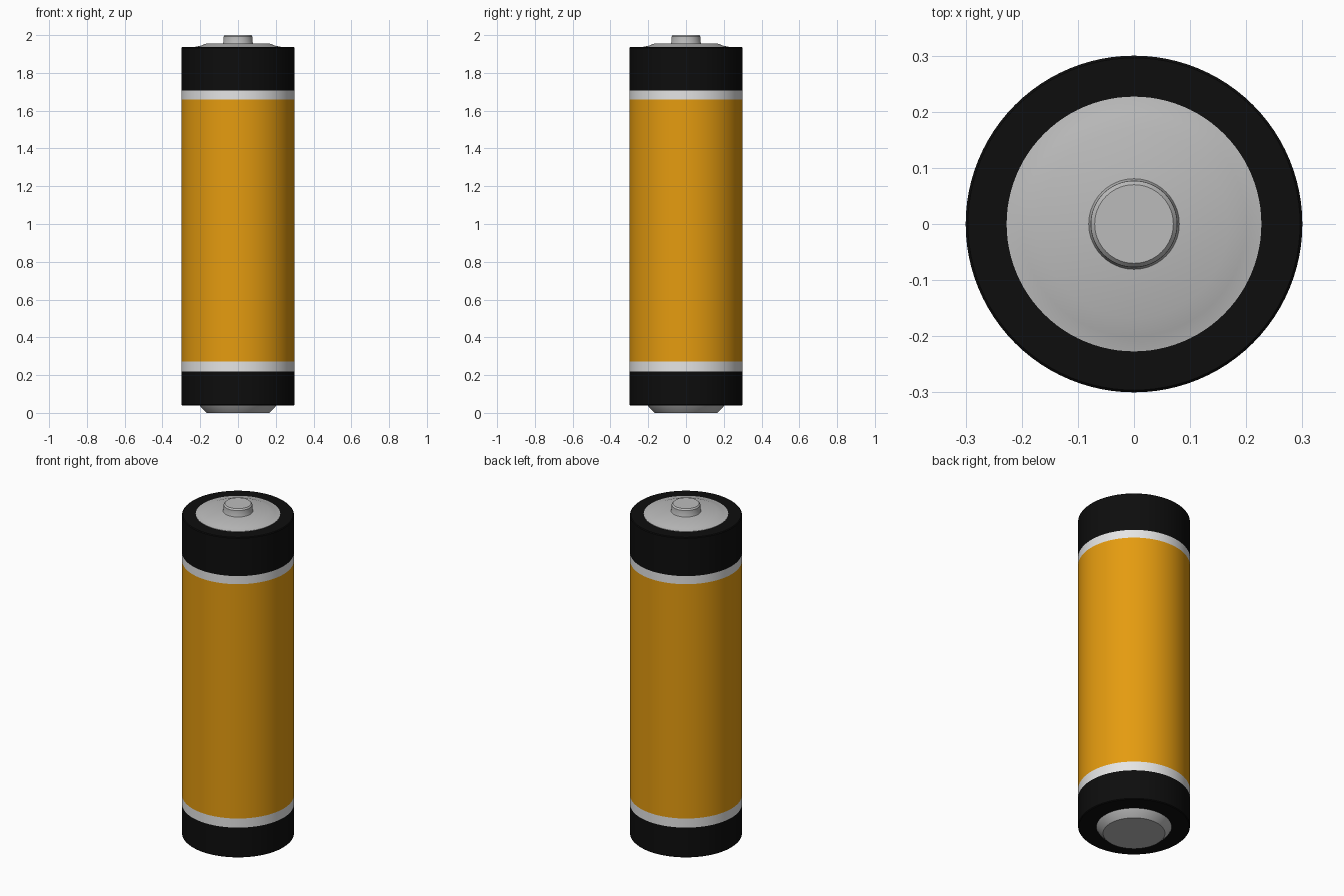
import bpy, bmesh, math

if "Cube" in bpy.data.objects:
    bpy.data.objects.remove(bpy.data.objects["Cube"])

SEGMENTS = 96


def material(name, rgb):
    m = bpy.data.materials.new(name)
    m.diffuse_color = (*rgb, 1)
    m.use_nodes = True
    m.node_tree.nodes["Principled BSDF"].inputs["Base Color"].default_value = m.diffuse_color
    return m


black = material("black wrap", (0.004, 0.004, 0.004))
white = material("pale stripe", (0.78, 0.78, 0.78))
orange = material("orange wrap", (0.78, 0.33, 0.005))
metal = material("grey metal", (0.5, 0.5, 0.5))


def lathe(name, profile, mats, rule=None):
    """Revolve (radius, height) points about z; rule maps height to material."""
    bm = bmesh.new()
    rings = []
    for r, z in profile:
        if r == 0:
            rings.append([bm.verts.new((0, 0, z))] * SEGMENTS)
        else:
            rings.append([bm.verts.new((r * math.cos(2 * math.pi * i / SEGMENTS),
                                        r * math.sin(2 * math.pi * i / SEGMENTS), z))
                          for i in range(SEGMENTS)])
    for low, high in zip(rings, rings[1:]):
        for i in range(SEGMENTS):
            j = (i + 1) % SEGMENTS
            corners = list(dict.fromkeys((low[i], low[j], high[j], high[i])))
            face = bm.faces.new(corners)
            if rule:
                face.material_index = rule(face.calc_center_median().z)
    bmesh.ops.recalc_face_normals(bm, faces=bm.faces)
    mesh = bpy.data.meshes.new(name)
    bm.to_mesh(mesh)
    bm.free()
    for m in mats:
        mesh.materials.append(m)
    ob = bpy.data.objects.new(name, mesh)
    bpy.context.collection.objects.link(ob)
    bpy.ops.object.select_all(action='DESELECT')
    ob.select_set(True)
    bpy.context.view_layer.objects.active = ob
    bpy.ops.object.shade_smooth_by_angle(angle=math.radians(35))
    return ob


# Wrapped cylinder with black ends, pale stripes and orange middle
def band(z):
    if z < 0.218 or z > 1.708:
        return 0
    if z < 0.272 or z > 1.66:
        return 1
    return 2


lathe("battery_body",
      [(0, 0.04), (0.296, 0.04), (0.3, 0.044), (0.3, 0.218), (0.3, 0.272),
       (0.3, 1.66), (0.3, 1.708), (0.3, 1.932), (0.296, 1.936), (0, 1.936)],
      [black, white, orange], band)

# Raised disc at the positive end
lathe("top_cap",
      [(0, 1.93), (0.227, 1.93), (0.227, 1.938), (0.2, 1.943), (0.168, 1.955), (0, 1.956)],
      [metal])

# Positive terminal button
lathe("top_button",
      [(0, 1.95), (0.083, 1.95), (0.078, 1.962), (0.077, 1.992), (0.07, 2.0), (0, 2.0)],
      [metal])

# Tapered disc at the negative end
lathe("bottom_cap",
      [(0, 0.0), (0.166, 0.0), (0.196, 0.03), (0.203, 0.042), (0, 0.042)],
      [metal])
